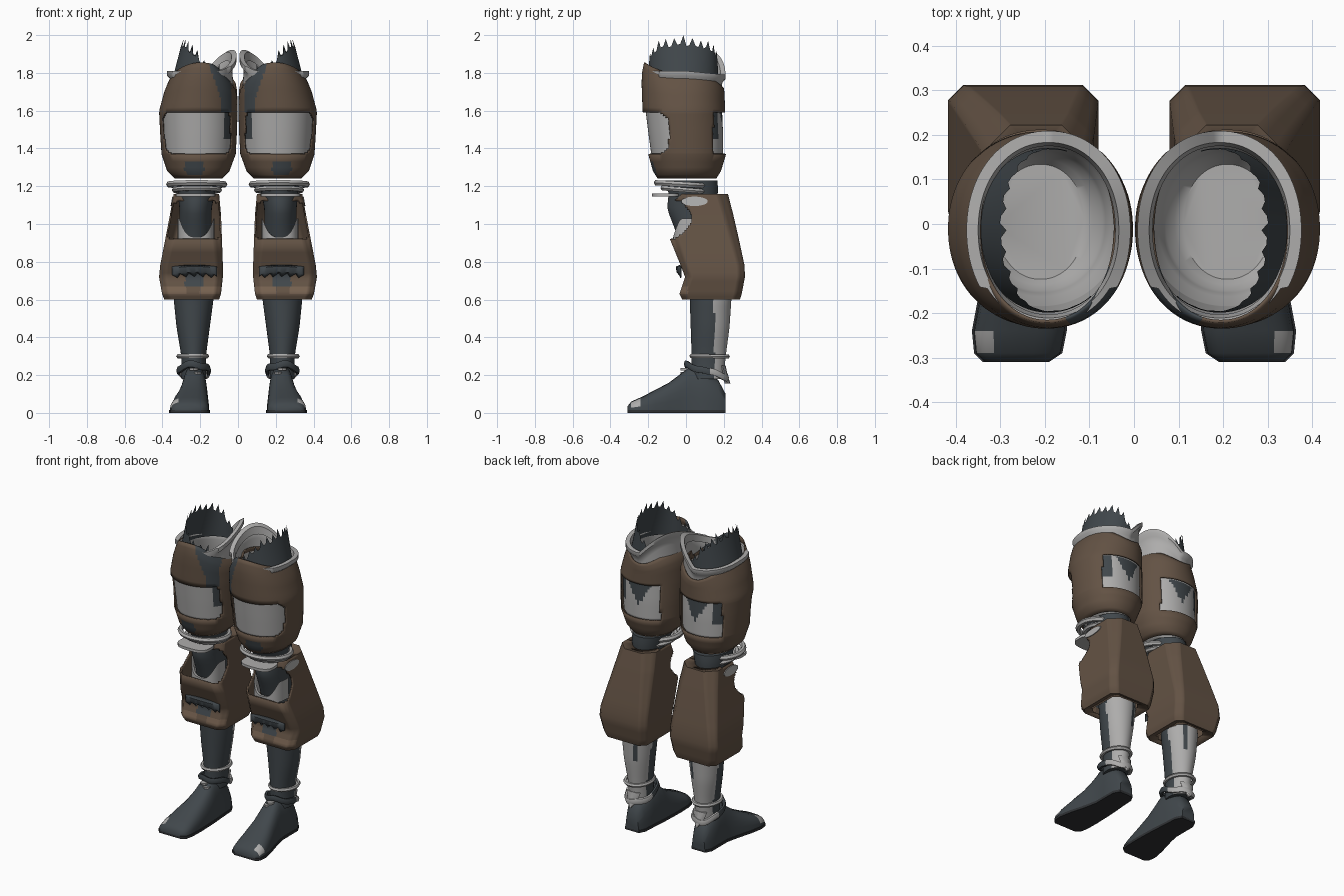
import bpy, bmesh, math, random
from math import sin, cos, pi, radians

random.seed(4)
if "Cube" in bpy.data.objects:
    bpy.data.objects.remove(bpy.data.objects["Cube"])


def material(name, rgb):
    m = bpy.data.materials.new(name)
    m.use_nodes = True
    m.diffuse_color = (*rgb, 1)
    m.node_tree.nodes["Principled BSDF"].inputs["Base Color"].default_value = (*rgb, 1)
    return m


BROWN, DARK, LIGHT, BLACK, TAN = range(5)
MATS = [material("leather_brown", (0.125, 0.085, 0.058)),
        material("slate_grey", (0.052, 0.063, 0.071)),
        material("pale_grey", (0.42, 0.415, 0.41)),
        material("sole_black", (0.028, 0.03, 0.033)),
        material("worn_tan", (0.18, 0.12, 0.08))]


def section(profile, z):
    """Box limits x0, x1, y0, y1 of a profile at height z."""
    if z <= profile[0][0]:
        return profile[0][1:]
    for a, b in zip(profile, profile[1:]):
        if z <= b[0]:
            t = (z - a[0]) / (b[0] - a[0])
            return [p + (q - p) * t for p, q in zip(a[1:], b[1:])]
    return profile[-1][1:]


def oval(box, z, n=96, p=2.1, grow=0.0):
    """Superellipse ring inside the box limits."""
    x0, x1, y0, y1 = box
    def power(v):
        return math.copysign(abs(v) ** (2 / p), v)
    return [((x0 + x1) / 2 + ((x1 - x0) / 2 + grow) * power(cos(2 * pi * i / n)),
             (y0 + y1) / 2 + ((y1 - y0) / 2 + grow) * power(sin(2 * pi * i / n)), z)
            for i in range(n)]


def chamfered(box, z, n=28):
    """Box ring with cut corners and evenly divided sides."""
    x0, x1, y0, y1 = box
    c = .035 + .07 * max(0, z - .78)
    corners = [(x1, y0 + c), (x1, y1 - c), (x1 - c, y1), (x0 + c, y1),
               (x0, y1 - c), (x0, y0 + c), (x0 + c, y0), (x1 - c, y0)]
    ring = []
    for k, (a, b) in enumerate(zip(corners, corners[1:] + corners[:1])):
        m = 3 if k % 2 else n
        ring += [(a[0] + (b[0] - a[0]) * i / m, a[1] + (b[1] - a[1]) * i / m, z)
                 for i in range(m)]
    return ring


def loft(name, rings, paint, cut=None, caps=(), wrap=False, closed=True, thick=0):
    """Skin rings of points, paint and cut faces by rule, mirror to both legs."""
    bm = bmesh.new()
    rows = [[bm.verts.new(p) for p in r] for r in rings]
    n = len(rows[0])
    for a, b in zip(rows, rows[1:] + (rows[:1] if wrap else [])):
        for i in range(n if closed else n - 1):
            j = (i + 1) % n
            bm.faces.new((a[i], a[j], b[j], b[i]))
    for k in caps:
        bm.faces.new(rows[k])
    bmesh.ops.recalc_face_normals(bm, faces=bm.faces)
    for f in bm.faces:
        f.smooth = True
        f.material_index = paint(f.calc_center_median()) if callable(paint) else paint
    if cut:
        gone = [f for f in bm.faces if cut(f.calc_center_median())]
        bmesh.ops.delete(bm, geom=gone, context='FACES')
    me = bpy.data.meshes.new(name)
    bm.to_mesh(me)
    bm.free()
    me.set_sharp_from_angle(angle=radians(48))
    for m in MATS:
        me.materials.append(m)
    ob = bpy.data.objects.new(name, me)
    bpy.context.collection.objects.link(ob)
    if thick:
        s = ob.modifiers.new("thickness", 'SOLIDIFY')
        s.thickness, s.offset = thick, -1
    ob.modifiers.new("both_legs", 'MIRROR').use_mirror_merge = False


def band(name, box, z, wide, high, paint, tilt=0.0, jag=0.0):
    """Closed hoop with a rounded section, tilted along y."""
    cy = (box[2] + box[3]) / 2
    rings = []
    for k in range(6):
        r = oval(box, 0, 36, 2, wide * cos(pi * k / 3))
        rings.append([(x, y, z + high * sin(pi * k / 3) + tilt * (y - cy)
                       + jag * sin(7 * i)) for i, (x, y, _) in enumerate(r)])
    loft(name, rings, paint, wrap=True)


# Thigh armour with front and back windows
THIGH = [(1.24, .085, .335, -.15, .16), (1.28, .045, .375, -.175, .185),
         (1.37, .012, .405, -.2, .212), (1.48, .006, .412, -.215, .212),
         (1.6, .002, .418, -.23, .207), (1.74, .004, .39, -.235, .205),
         (1.8, .012, .372, -.233, .205), (1.86, .04, .35, -.222, .2)]
LEVELS = (1.24, 1.26, 1.28, 1.3, 1.33, 1.37, 1.378, 1.388, 1.4, 1.42, 1.45, 1.48, 1.51,
          1.54, 1.56, 1.572, 1.582, 1.59, 1.62, 1.65, 1.68, 1.71, 1.74, 1.77, 1.8, 1.83, 1.86)


def window(c):
    if not 1.37 < c.z < 1.59:
        return False
    edge = .05 * (abs(c.z - 1.48) / .11) ** 5
    front = c.y < -.09 - edge and c.x > .035 + edge * .3
    back = c.y > .1 + edge * .7 and .07 < c.x < .36
    return front or back


def thigh_paint(c):
    torn = c.y < -.1 and .035 < c.x < .09 + .35 * max(0, c.z - 1.66) and c.z > 1.59
    scuff = c.y < -.1 and ((c.x - .23) / .055) ** 2 + ((c.z - 1.295) / .04) ** 2 < 1
    return DARK if torn or scuff else BROWN


def plate_ring(z):
    out = []
    for x, y, _ in oval(section(THIGH, z), z):
        top = 1.79 + .07 * max(0, -y / .23) ** 2 - .07 * max(0, y / .2) ** 3
        if x < .13 and y < 0:
            top -= .05 * (.13 - x) / .13
        out.append((x, y, z if z < 1.6 else 1.59 + (z - 1.59) * (top - 1.59) / .27))
    return out


loft("thigh_plate", [plate_ring(z) for z in LEVELS], thigh_paint, window, thick=.007)


# Pale lining showing through the windows and rising at the inner rim
def lining_paint(c):
    if 1.45 < c.z < 1.6:
        if c.y < -.05 and c.x < .075:
            return DARK
        if c.y > .05 and (abs(c.x - .2) < .6 * (c.z - 1.45) or c.x > .31):
            return DARK
    return LIGHT


def rim(rise, grow):
    ring = []
    box = section(THIGH, 1.8)
    tucked = oval(box, 0, grow=min(grow, -.009))
    for (x, y, _), (gx, gy, _) in zip(tucked, oval(box, 0, grow=grow)):
        inward = max(0, (.19 - x) / .19)
        lift = .2 * inward * (.5 + .5 * max(-1, y / .2))
        z = 1.77 + rise + lift - .02 * max(0, y / .2) * (1 - inward)
        ring.append((x, y, z) if y < -.14 else (gx, gy, z))
    return ring


lining = [oval(section(THIGH, z), z, grow=-.026 if z < 1.37 else -.016) for z in LEVELS[:20]]
lining += [rim(-.04, -.018), rim(.0, -.012), rim(.015, .004), rim(.04, .004),
           rim(.04, -.022), rim(.0, -.03)]
loft("thigh_lining", lining, lining_paint, caps=(0,))

# Torn sleeve leaning inward above the outer thigh, ragged only along its top edge
sleeve = [[] for _ in range(4)]
x0, x1, y0, y1 = section(THIGH, 1.8)
for i in range(45):
    a = radians(-126 + 5.25 * i)
    c = max(0, cos(a))
    base = 1.815 + .125 * c ** .5
    tooth = random.uniform(.03, .055) if i % 3 == 0 else random.uniform(.0, .015)
    top = min(2, base + (.06 if i == 24 else tooth))
    for ring, z in zip(sleeve, (1.74, 1.8, base, top)):
        t = (z - 1.74) / .25
        ring.append(((x0 + x1) / 2 + ((x1 - x0) / 2 - .018) * cos(a) - .065 * t * c,
                     (y0 + y1) / 2 + ((y1 - y0) / 2 - .034) * sin(a) * (1 - .04 * t), z))
loft("torn_sleeve", sleeve, DARK, closed=False)

# Inner leg from knee to ankle
LEG = [(.18, .17, .3, .03, .2), (.3, .17, .3, .03, .21), (.45, .15, .325, .025, .23),
       (.6, .13, .34, .02, .24), (.8, .13, .34, .0, .22), (.95, .14, .31, -.05, .17),
       (1.08, .14, .31, -.1, .16), (1.18, .12, .32, -.09, .17), (1.24, .1, .325, -.13, .165)]
loft("inner_leg", [oval(section(LEG, z), z, 48, 2) for z in [.18 + .035 * i for i in range(31)]],
     lambda c: LIGHT if c.z < .62 and c.y > .15 and not (abs(c.x - .2) < .012 and c.z > .45)
     else DARK, caps=(0, -1))

# Knee hoops and the flat tab under them
band("knee_hoop", (.072, .365, -.155, .11), 1.21, .016, .016, LIGHT, -.06)
band("lower_knee_hoop", (.1, .335, -.12, .12), 1.18, .016, .014, LIGHT, -.08)
loft("knee_tab", [oval((.12, .33, -.18, -.03), z, 24, 3) for z in (1.145, 1.162)],
     LIGHT, caps=(0, -1))

# Boxy calf armour, open at the front below the knee, turned in at hem and top
CALF = [(.6, .1, .39, -.02, .285), (.63, .09, .402, -.035, .295), (.72, .08, .418, -.005, .312),
        (.78, .08, .412, -.028, .31), (.92, .085, .385, -.085, .28),
        (1.05, .09, .36, -.08, .25), (1.16, .1, .34, -.05, .222)]


def calf_cut(c):
    flange = c.z > 1.1545 and c.y < .1
    return flange or (c.z > .92 and c.y < .03 - 8 * (c.z - 1.03) ** 2)


def calf_paint(c):
    if c.y < .01 and c.z < .74:
        if abs(c.x - .23) < .05 and c.z > .665:
            return DARK
        if .635 < c.z < .67 and abs(c.x - .24) > .035:
            return TAN
    return BROWN


heights = [.6, .615, .63, .645, .67, .695, .72, .74, .78, .85] + [.92 + .012 * i for i in range(21)]
hem = chamfered((.15, .345, .005, .245), .61)
top_edge = chamfered((.15, .29, .0, .165), 1.15)
loft("calf_armour", [hem] + [chamfered(section(CALF, z), z) for z in heights] + [top_edge],
     calf_paint, calf_cut, thick=.01)

# Pale oval plate on the outer side of the calf armour
patch = []
for out, size in ((0, 1), (.005, 1), (.005, .85)):
    patch.append([(section(CALF, 1.12 + .025 * size * sin(a))[1] + out,
                   .045 + .07 * size * cos(a), 1.12 + .025 * size * sin(a))
                  for a in [pi * i / 12 for i in range(24)]])
loft("calf_side_patch", patch, LIGHT, caps=(-1,))

# Pale cup behind the opening, raised at the sides
cup = []
for drop, grow in ((0, 0), (1, 0), (1, -.015), (0, -.015)):
    cup.append([(x, y, .9 + drop * (.03 + .1 * min(1, abs(x - .22) / .09) ** 3))
                for x, y, _ in oval((.125, .32, -.068, .17), 0, 40, 3, grow)])
loft("knee_cup", cup, LIGHT, cut=lambda c: c.y > .06)

# Dark lip with a ragged lower edge across the front of the calf armour
lip = []
for z, depth in ((.72, .0), (.745, .02), (.775, .024), (.784, .0)):
    lip.append([(.23 + .12 * s / 8, -.03 - depth * (1 - (s / 8) ** 2),
                 z - .01 * (s / 8) ** 2 + (.01 * (s % 3) if z < .74 else 0))
                for s in range(-8, 9)])
loft("calf_lip", lip, DARK, closed=False, thick=.006)

# Ankle hoops, front buckle and heel spur
band("ankle_hoop", (.165, .315, .03, .22), .3, .012, .012, LIGHT, -.02)
band("ankle_collar", (.155, .315, .0, .215), .222, .012, .02,
     lambda c: LIGHT if c.y > .12 else DARK, -.3, .006)
for name, x, z in (("upper_buckle", .235, .225), ("lower_buckle", .215, .205)):
    loft(name, [oval((x - .022, x + .022, -.03, .02), z + h, 8, 2) for h in (0, .012)],
         LIGHT, caps=(0, -1))
loft("heel_spur", [oval((.235 - w, .235 + w, y0, y0 + .03), z, 8, 2)
                   for z, w, y0 in ((.25, .05, .18), (.2, .035, .19), (.155, .005, .205))],
     LIGHT, caps=(0, -1))

# Boot lofted from heel to toe, with a thin sole
BOOT = [(.21, .19, .28, .1), (.17, .17, .3, .175), (.08, .165, .3, .225),
        (.02, .16, .3, .245), (-.03, .157, .31, .205), (-.09, .155, .325, .16),
        (-.16, .153, .345, .123), (-.24, .155, .36, .082), (-.29, .165, .355, .06),
        (-.31, .195, .335, .035)]


def boot_ring(y, x0, x1, top):
    base = .012
    ring = []
    for a in [pi * i / 14 for i in range(15)]:
        side = math.copysign(abs(cos(a)) ** .68, cos(a))
        height = max(0, sin(a)) ** .75
        ring.append(((x0 + x1) / 2 + (x1 - x0) / 2 * side, y, base + (top - base) * height))
    return ring


loft("boot", [boot_ring(*b) for b in BOOT],
     lambda c: LIGHT if -.3 < c.y < -.24 and c.x > .32 and c.z > .03 else DARK, caps=(0, -1))
outline = [(b[1] - .004, b[0]) for b in BOOT] + [(b[2] + .004, b[0]) for b in reversed(BOOT)]
loft("sole", [[(x, y, z) for x, y in outline] for z in (0, .016)], BLACK, caps=(0, -1))
